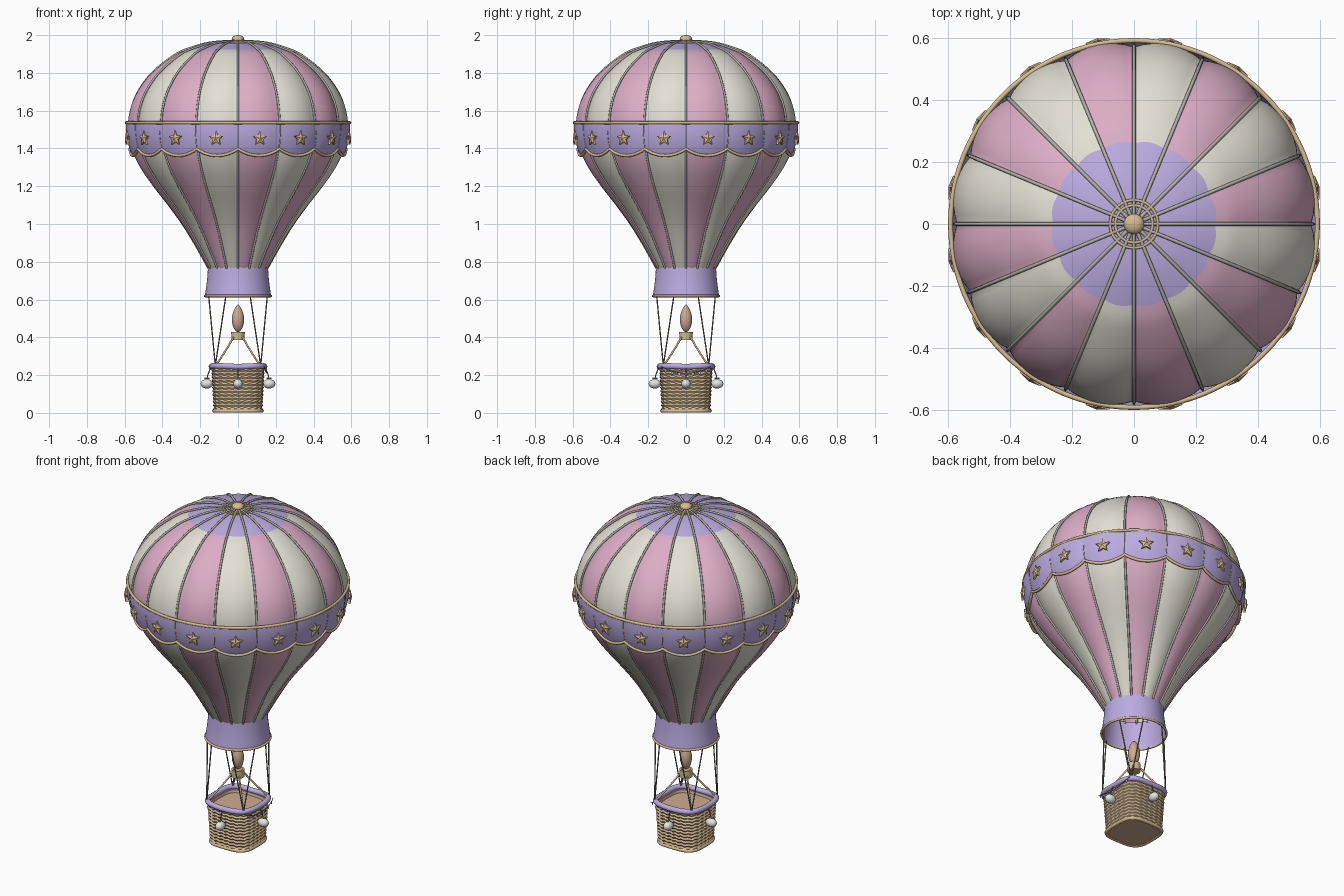
import bpy, bmesh
from math import sin, cos, pi, tau, radians
from mathutils import Vector, Matrix

cube = bpy.data.objects.get("Cube")
if cube:
    bpy.data.objects.remove(cube, do_unlink=True)


def material(name, *rgb):
    m = bpy.data.materials.new(name)
    m.use_nodes = True
    m.diffuse_color = (*rgb, 1)
    m.node_tree.nodes["Principled BSDF"].inputs["Base Color"].default_value = (*rgb, 1)
    return m


PINK = material("pink cloth", .72, .42, .56)
CREAM = material("cream cloth", .77, .74, .67)
PURPLE = material("lavender cloth", .50, .41, .75)
GOLD = material("gold trim", .67, .51, .29)
SEAM = material("grey seam", .45, .43, .39)
WICKER = material("wicker", .69, .51, .31)
BROWN = material("warm brown", .62, .41, .28)
ROPE = material("dark rope", .24, .20, .16)
WHITE = material("white sack", .78, .78, .77)
TEAL = material("teal flag", .25, .50, .52)

GORES = 16
STEP = tau / GORES


def finish(name, mesh, mats, smooth=True, angle=40):
    obj = bpy.data.objects.new(name, mesh)
    bpy.context.collection.objects.link(obj)
    for m in mats:
        mesh.materials.append(m)
    if smooth:
        bpy.ops.object.select_all(action='DESELECT')
        obj.select_set(True)
        bpy.context.view_layer.objects.active = obj
        bpy.ops.object.shade_smooth_by_angle(angle=radians(angle))
    return obj


def finish_bmesh(name, bm, mats, **options):
    mesh = bpy.data.meshes.new(name)
    bm.to_mesh(mesh)
    bm.free()
    return finish(name, mesh, mats, **options)


def sheet(name, rows, cols, place, mats, rule=lambda i, j: 0, angle=40):
    """Surface wrapped round the z axis, place(row, column angle) gives a point."""
    bm = bmesh.new()
    grid = [[bm.verts.new(place(i, tau * j / cols)) for j in range(cols)] for i in range(rows)]
    for i in range(rows - 1):
        for j in range(cols):
            k = (j + 1) % cols
            f = bm.faces.new((grid[i][j], grid[i][k], grid[i + 1][k], grid[i + 1][j]))
            f.material_index = rule(i, j)
    bmesh.ops.remove_doubles(bm, verts=bm.verts, dist=1e-5)
    return finish_bmesh(name, bm, mats, angle=angle)


def tubes(name, paths, radius, mat, closed=False, sides=2):
    """Round tubes along point paths, joined into one mesh."""
    cu = bpy.data.curves.new(name, 'CURVE')
    cu.dimensions = '3D'
    cu.bevel_depth = radius
    cu.bevel_resolution = sides
    cu.use_fill_caps = True
    for path in paths:
        sp = cu.splines.new('POLY')
        sp.points.add(len(path) - 1)
        for p, co in zip(sp.points, path):
            p.co = (*co, 1)
        sp.use_cyclic_u = closed
    tmp = bpy.data.objects.new(name + "_path", cu)
    bpy.context.collection.objects.link(tmp)
    mesh = bpy.data.meshes.new_from_object(tmp.evaluated_get(bpy.context.evaluated_depsgraph_get()))
    bpy.data.objects.remove(tmp)
    mesh.materials.clear()
    return finish(name, mesh, [mat], angle=60)


def polar(r, a, z):
    return Vector((r * cos(a), r * sin(a), z))


def ring(r, z, n=96):
    return [polar(r, tau * i / n, z) for i in range(n)]


def lathe(name, profile, cols, mat):
    return sheet(name, len(profile), cols, lambda i, a: polar(profile[i][0], a, profile[i][1]), [mat])


# Envelope profile, smoothed through a few points
KEYS = [(.155, .76), (.23, .89), (.30, 1.0), (.375, 1.1), (.455, 1.2), (.525, 1.3), (.572, 1.4),
        (.59, 1.5), (.58, 1.6), (.54, 1.7), (.462, 1.8), (.345, 1.89), (.268, 1.925), (.15, 1.957), (.02, 1.967)]
SUB = 4
prof = []
for k in range(len(KEYS) - 1):
    p0, p1, p2, p3 = [Vector(KEYS[min(max(k + d, 0), len(KEYS) - 1)]) for d in (-1, 0, 1, 2)]
    for s in range(SUB):
        t = s / SUB
        prof.append(p1 + .5 * t * (p2 - p0 + t * (2 * p0 - 5 * p1 + 4 * p2 - p3 + t * (3 * (p1 - p2) + p3 - p0))))
prof.append(Vector(KEYS[-1]))


def bulge(a):
    return .968 + .032 * abs(sin(a / STEP * pi)) ** .8


def radius_at(z):
    for p, q in zip(prof, prof[1:]):
        if p.y <= z <= q.y:
            return p.x + (q.x - p.x) * (z - p.y) / (q.y - p.y)
    return prof[0].x


# Striped gores with a lavender cap
CAP_ROW = SUB * 12
sheet("envelope", len(prof), GORES * 8, lambda i, a: polar(prof[i].x * bulge(a), a, prof[i].y),
      [PINK, CREAM, PURPLE], lambda i, j: 2 if i >= CAP_ROW else (j // 8) % 2, angle=50)
tubes("seam_ribs", [[polar(p.x * .968 + .004, k * STEP, p.y + .003) for p in prof] for k in range(GORES)], .006, SEAM)

# Crown
lathe("crown_knob", [(.033 * sin(pi * i / 10), 1.979 - .021 * cos(pi * i / 10)) for i in range(11)], 20, GOLD)
tubes("crown_rings", [ring(.077, 1.968, 48), ring(.06, 1.969, 48)], .005, GOLD, True)


# Scalloped band with trims
def hem(a):
    return 1.398 - .036 * abs(sin(a / STEP * pi)) ** .8


def band_point(i, a, lift=.008):
    z = hem(a) + (1.535 - hem(a)) * i / 8
    return polar(radius_at(z) * (bulge(a) + 1) / 2 + lift, a, z)


sheet("scalloped_band", 9, GORES * 12, band_point, [PURPLE])
tubes("band_top_trim", [ring(.592, 1.536)], .008, GOLD, True)
tubes("band_hem_trim", [[band_point(0, tau * j / 192, .01) for j in range(192)]], .008, GOLD, True)
tubes("band_seams", [[band_point(i, k * STEP, .007) for i in range(9)] for k in range(GORES)], .003, SEAM)

# Faceted stars, one per gore
bm = bmesh.new()
for k in range(GORES):
    a = (k + .5) * STEP
    out, side, up = polar(1, a, 0), Vector((-sin(a), cos(a), 0)), Vector((0, 0, 1))
    mid = out * .592 + up * 1.453

    def star_ring(depth):
        return [bm.verts.new(mid + out * depth + (side * sin(i * pi / 5) + up * cos(i * pi / 5))
                             * (.02 if i % 2 else .041)) for i in range(10)]
    back, front = star_ring(0), star_ring(.011)
    tip = bm.verts.new(mid + out * .019)
    for i in range(10):
        n = (i + 1) % 10
        bm.faces.new((back[i], back[n], front[n], front[i]))
        bm.faces.new((front[i], front[n], tip))
    bm.faces.new(back)
bmesh.ops.recalc_face_normals(bm, faces=bm.faces)
finish_bmesh("stars", bm, [GOLD], smooth=False)

# Skirt
lathe("skirt", [(.175, .62), (.168, .67), (.162, .72), (.159, .775), (.151, .775), (.155, .72), (.161, .67), (.168, .62)],
      64, PURPLE)
tubes("skirt_trim", [ring(.174, .619, 64)], .007, GOLD, True)


# Basket, a rounded square
def square(a, half, z):
    n = 3.6
    return polar(half / (abs(cos(a)) ** n + abs(sin(a)) ** n) ** (1 / n), a, z)


ROWS, COLS = 24, 96
wall = [(.125 + .012 * i / ROWS, .012 + .225 * i / ROWS) for i in range(ROWS + 1)]
shell = [(0, .006), (.124, .006)] + wall + [(.124, .237), (.12, .222), (0, .222)]


def weave(i, a):
    half, z = shell[i]
    if 2 < i < ROWS + 2:
        half += .005 if i % 2 else -.001
        z += .002 if round(a / tau * COLS) // 2 % 2 else -.002
    return square(a, half, z)


sheet("wicker_basket", len(shell), COLS, weave, [WICKER, BROWN],
      lambda i, j: 1 if i < 1 or i > ROWS + 2 else 0, angle=30)


def basket_loop(half, z, lift=0):
    return [square(tau * j / 96, half, z - lift * cos(4 * tau * j / 96)) for j in range(96)]


tubes("basket_rim", [basket_loop(.14, .247, .002)], .0155, PURPLE, True, 3)
tubes("basket_base_trim", [basket_loop(.127, .011)], .01, GOLD, True)

# Ropes, burner frame, burner and flame
corners = [(k + .5) * pi / 2 for k in range(4)]
tubes("ropes", [[polar(.168, c + s * pi / 8, .62), polar(.17, c, .25)] for c in corners for s in (-1, 1)], .0035, ROPE)
tubes("burner_struts", [[polar(.165, c, .25), polar(.12, c, .3), polar(.075, c, .35), polar(.035, c, .4)]
                        for c in corners], .005, WICKER)
lathe("burner", [(0, .385), (.035, .385), (.036, .428), (.026, .428), (.022, .42), (0, .42)], 20, GOLD)
lathe("flame", [(0, .425), (.014, .435), (.026, .455), (.033, .485), (.031, .515), (.022, .545), (.01, .565), (0, .575)],
      16, BROWN)

# Ballast sacks, one on each side
sides = [k * pi / 2 for k in range(4)]
bm = bmesh.new()
for a in sides:
    bmesh.ops.create_uvsphere(bm, u_segments=16, v_segments=10, radius=1,
                              matrix=Matrix.Translation(polar(.165, a, .154)) @ Matrix.Rotation(a, 4, 'Z')
                              @ Matrix.Diagonal((.033, .025, .025, 1)))
finish_bmesh("ballast_sacks", bm, [WHITE], angle=60)
tubes("sack_cords", [[polar(.145, a, .24), polar(.16, a, .2), polar(.165, a, .175)] for a in sides], .003, ROPE)
tubes("sack_ties", [[polar(.152, a, .184), polar(.178, a, .184)] for a in sides], .004, SEAM)


# Bunting along the left side
def string(t):
    return Vector((.15 - .012 * t ** 4, .13 * t, .21 + .033 * t * t))


tubes("bunting_cord", [[string(i / 8 - 1) for i in range(17)]], .002, ROPE)
bm = bmesh.new()
for k in range(7):
    t = (k - 3) / 3.6
    p, q = string(t - .09), string(t + .09)
    f = bm.faces.new([bm.verts.new(v) for v in (q, p, (p + q) / 2 - Vector((0, 0, .022)))])
    f.material_index = k % 3
finish_bmesh("bunting_flags", bm, [PURPLE, TEAL, PINK], smooth=False)
